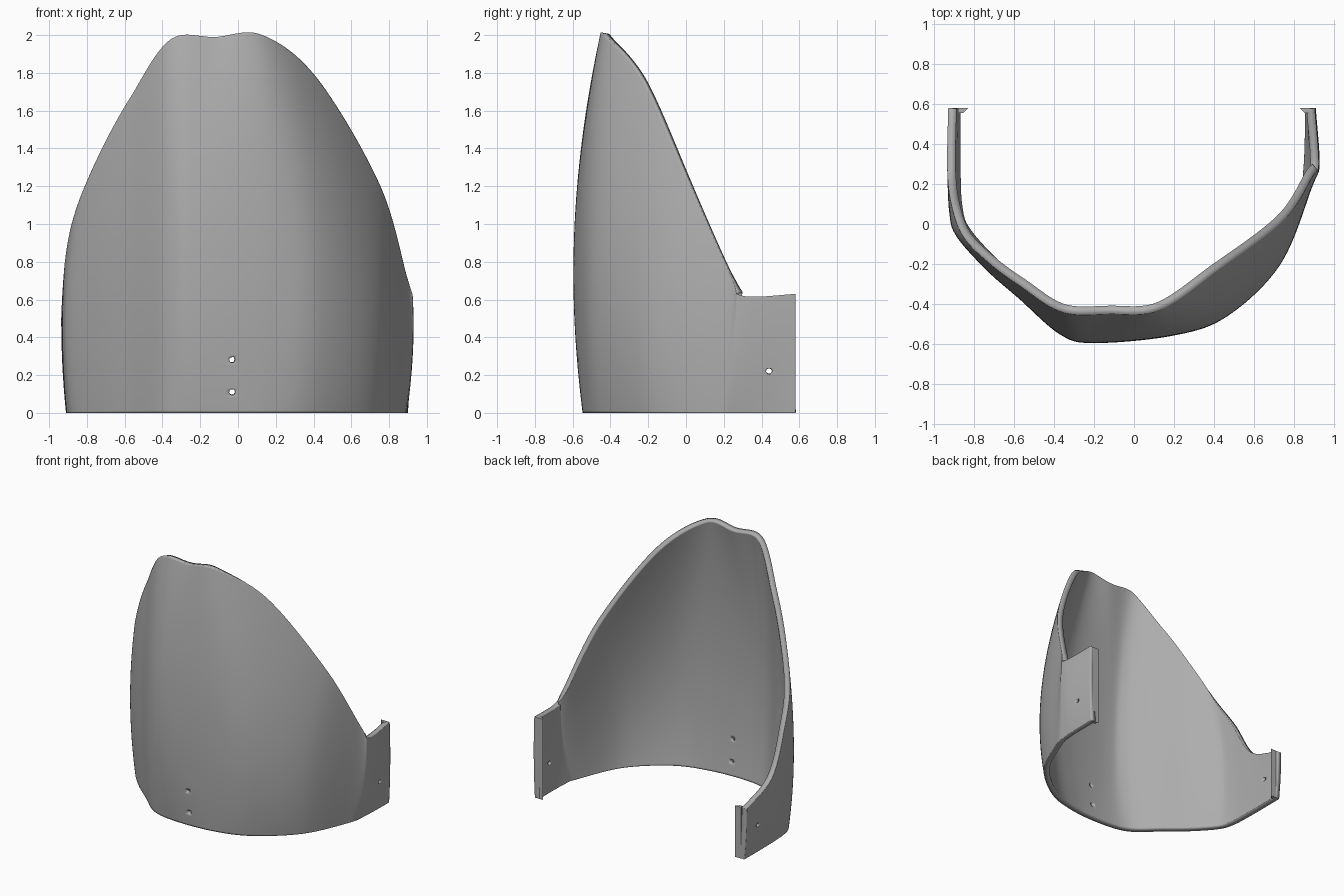
import bpy, bmesh, math
from mathutils import Vector
from mathutils.bvhtree import BVHTree
from mathutils.kdtree import KDTree

if "Cube" in bpy.data.objects:
    bpy.data.objects.remove(bpy.data.objects["Cube"])

grey = bpy.data.materials.new("mid grey")
grey.use_nodes = True
GREY = (0.42, 0.42, 0.42, 1)
grey.diffuse_color = GREY
grey.node_tree.nodes["Principled BSDF"].inputs["Base Color"].default_value = GREY

THICK = 0.042
COLS, ROWS = 22, 150

# Wall ribs: foot (x, y), waist (x, y), rim (x, y, z)
RIBS = [
    (-.91, .58, -.925, .58, -.93, .58, .40),
    (-.91, .27, -.93, .27, -.935, .27, .53),
    (-.90, .08, -.925, .06, -.91, .08, .85),
    (-.86, -.04, -.89, -.06, -.85, -.07, 1.1),
    (-.72, -.20, -.74, -.23, -.72, -.20, 1.4),
    (-.56, -.34, -.58, -.37, -.57, -.31, 1.67),
    (-.37, -.50, -.37, -.55, -.36, -.44, 1.975),
    (-.15, -.545, -.2, -.59, -.12, -.45, 1.99),
    (.15, -.53, .2, -.55, .13, -.43, 2.0),
    (.42, -.44, .47, -.44, .42, -.23, 1.77),
    (.70, -.20, .74, -.18, .75, .02, 1.21),
    (.86, .13, .89, .18, .895, .24, .72),
    (.89, .28, .925, .30, .925, .30, .62),
    (.90, .58, .91, .58, .905, .58, .63),
]


def spline(points, steps):
    """Catmull-Rom samples through points of any dimension."""
    out = []
    for k in range(len(points) - 1):
        a, b, c, d = (points[min(max(k + o, 0), len(points) - 1)] for o in (-1, 0, 1, 2))
        for s in range(steps):
            t = s / steps
            out.append([q + t / 2 * (r - p + t * (2 * p - 5 * q + 4 * r - w
                        + t * (3 * (q - r) + w - p))) for p, q, r, w in zip(a, b, c, d)])
    return out + [list(points[-1])]


def wall_point(rib, t):
    fx, fy, mx, my, rx, ry, rz = rib
    a, b, c = (1 - t) * (1 - 2 * t), 4 * t * (1 - t), t * (2 * t - 1)
    return Vector((a * fx + b * mx + c * rx, a * fy + b * my + c * ry, t * rz))


# Seams seen from the front, as (x, z)
FRONT_SEAMS = [
    [(.76, 1.225), (.65, 1.18), (.53, 1.15), (.43, 1.22), (.29, 1.335), (0, 1.315),
     (-.15, 1.28), (-.25, 1.17), (-.36, .83), (-.51, .46), (-.67, .22), (-.78, 0)],
    [(.90, .74), (.82, .69), (.7, .675), (.55, .75), (.4, .81), (.1, .79),
     (-.06, .77), (-.17, .65), (-.25, .35), (-.35, .06), (-.36, 0)],
    [(-.68, 1.03), (-.77, .82), (-.86, .56), (-.91, .3)],
]
# Straight-edged seams, also from the front
FRONT_CUTS = [
    [(-.68, 1.03), (-.675, .63), (-.8, .38), (-.9, .12)],
    [(-.68, .69), (-.72, .67), (-.82, .43), (-.9, .2)],
    [(-.51, .46), (-.5, .13), (-.57, .1), (-.65, 0)],
    [(-.52, .17), (-.56, .16), (-.64, 0)],
    [(-.165, 0), (-.165, .22)],
    [(.13, 0), (.13, .22)],
]
# Seams on the left cheek, as (y, z)
SIDE_SEAMS = [
    [(-.01, 0), (.08, .22), (.2, .38), (.34, .5)],
    [(.13, 0), (.26, .2), (.39, .39), (.47, .63)],
    [(.15, 0), (.28, .2), (.4, .38)],
    [(.24, .72), (.33, .52), (.4, .38), (.48, .18), (.54, 0)],
]


def dense(path, smooth):
    pts = spline(path, 8) if smooth else path
    for p, q in zip(pts, pts[1:]):
        n = max(1, int(math.dist(p, q) / .003))
        for i in range(n + 1):
            yield [a + (b - a) * i / n for a, b in zip(p, q)]


# Bare wall grid
ribs = spline(RIBS, COLS)
verts = [wall_point(r, j / ROWS) for r in ribs for j in range(ROWS + 1)]
H = ROWS + 1
faces = [(i * H + j, i * H + H + j, i * H + H + j + 1, i * H + j + 1)
         for i in range(len(ribs) - 1) for j in range(ROWS)]
tree = BVHTree.FromPolygons(verts, faces)

# Project the seams on to the wall
marks = []
for path, smooth in [(p, True) for p in FRONT_SEAMS] + [(p, False) for p in FRONT_CUTS]:
    for x, z in dense(path, smooth):
        marks.append(tree.ray_cast(Vector((x, -2, max(z, .001))), Vector((0, 1, 0)))[0])
for path in SIDE_SEAMS:
    for y, z in dense(path, True):
        marks.append(tree.ray_cast(Vector((2, y, max(z, .001))), Vector((-1, 0, 0)))[0])
marks = [m for m in marks if m]
kd = KDTree(len(marks))
for i, m in enumerate(marks):
    kd.insert(m, i)
kd.balance()

# Press the seams and the front mounting recess into the wall
bm = bmesh.new()
for v in verts:
    bm.verts.new(v)
bm.verts.ensure_lookup_table()
for f in faces:
    bm.faces.new([bm.verts[i] for i in f])
bm.normal_update()
for v in bm.verts:
    d = kd.find(v.co)[2]
    press = .014 * math.exp(-(d / .011) ** 2)
    if -.165 < v.co.x < .13 and v.co.y < -.3 and v.co.z < .22:
        press += .018 * (1 - v.co.z / .22)
    verts[v.index] = v.co - v.normal * press
for v, co in zip(bm.verts, verts):
    v.co = co


def drill(axis, centre, radius, test):
    """Open a round hole seen along one axis (0 = x, 1 = y)."""
    across = 1 - axis

    def offset(co):
        return Vector((co[across] - centre[0], co.z - centre[1]))
    gone = [f for f in bm.faces if test(f.calc_center_median())
            and offset(f.calc_center_median()).length < radius]
    ring = {v for f in gone for v in f.verts}
    bmesh.ops.delete(bm, geom=gone, context='FACES')
    for v in ring:
        if v.is_valid:
            o = offset(v.co).normalized() * radius
            v.co[across], v.co.z = centre[0] + o.x, centre[1] + o.y


for z in (.28, .11):
    drill(1, (-.03, z), .017, lambda c: c.y < -.3)
drill(0, (.44, .22), .016, lambda c: c.x > .7)
drill(0, (.44, .22), .016, lambda c: c.x < -.7)


def finish(name, mesh_bm):
    mesh = bpy.data.meshes.new(name)
    mesh_bm.to_mesh(mesh)
    mesh_bm.free()
    mesh.materials.append(grey)
    obj = bpy.data.objects.new(name, mesh)
    bpy.context.collection.objects.link(obj)
    return obj


shell = finish("curved_shell", bm)
solid = shell.modifiers.new("thickness", 'SOLIDIFY')
solid.thickness = THICK
solid.offset = -1
bpy.context.view_layer.objects.active = shell
shell.select_set(True)
bpy.ops.object.shade_smooth_by_angle(angle=math.radians(40))

# Inward lips closing the rear ends of both cheeks
for name, side, height in (("left_end_lip", 1, .63), ("right_end_lip", -1, .40)):
    lip = bmesh.new()
    bmesh.ops.create_cube(lip, size=1)
    for v in lip.verts:
        rear = v.co.y > 0
        inner = v.co.x * side < 0
        v.co.x = side * ((.83 if rear else .855) if inner else .88)
        v.co.y = .58 if rear else .555
        v.co.z = height if v.co.z > 0 else 0
    if side < 0:
        bmesh.ops.recalc_face_normals(lip, faces=lip.faces)
    finish(name, lip)
